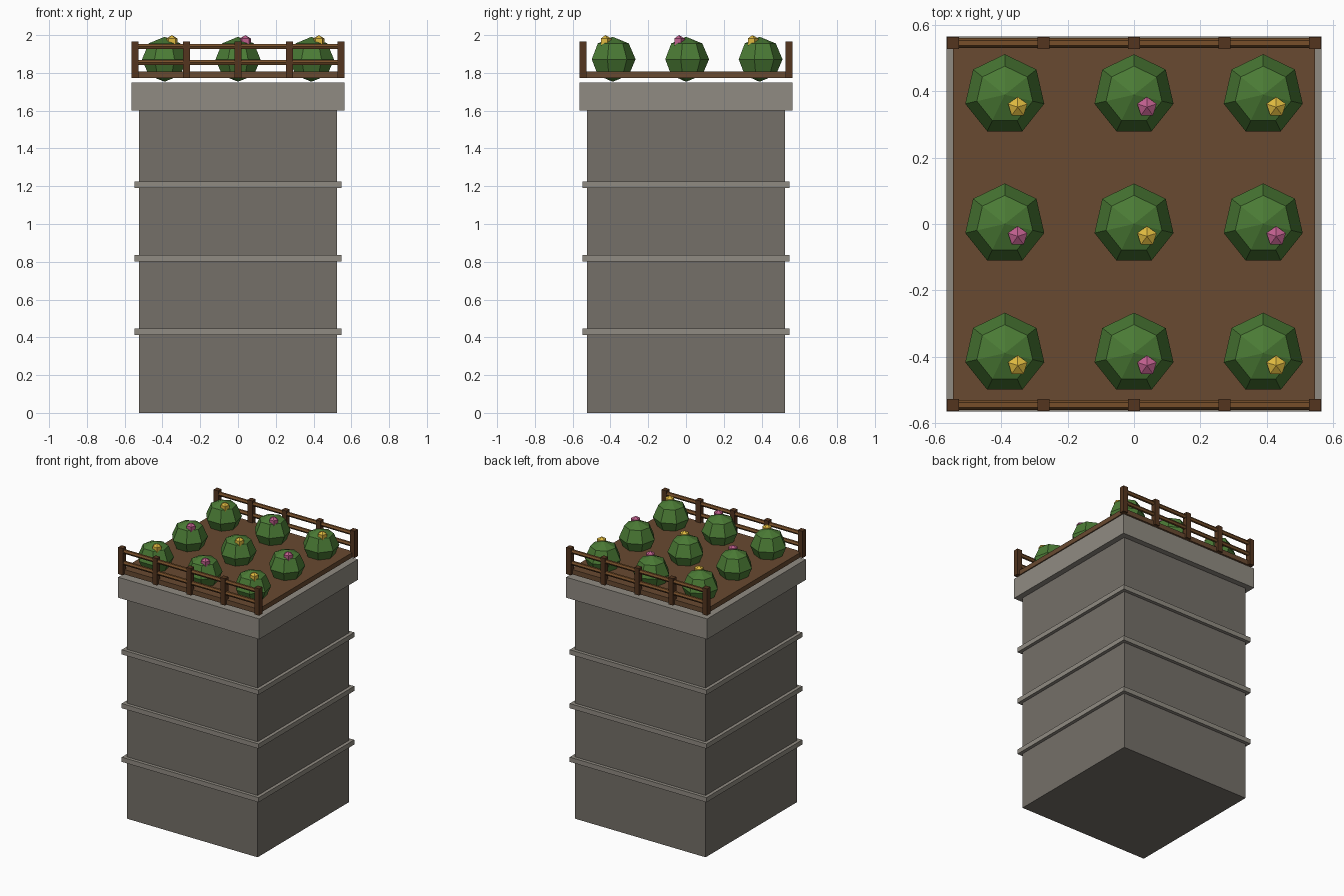
import bpy, bmesh
from math import pi, sin, cos

if "Cube" in bpy.data.objects:
    bpy.data.objects.remove(bpy.data.objects["Cube"])


def material(name, rgb):
    m = bpy.data.materials.new(name)
    # sRGB to linear
    m.diffuse_color = [(c / 255) ** 2.2 for c in rgb] + [1]
    m.use_nodes = True
    m.node_tree.nodes["Principled BSDF"].inputs["Base Color"].default_value = m.diffuse_color
    return m


STONE = material("stone", (116, 111, 104))
TRIM = material("trim_stone", (143, 138, 129))
SOIL = material("soil", (104, 75, 52))
POST = material("post_wood", (84, 56, 36))
RAIL = material("rail_wood", (118, 80, 46))
LEAF = material("leaves", (76, 122, 56))
YELLOW = material("yellow_petals", (222, 184, 66))
PINK = material("pink_petals", (190, 96, 140))


def finish(name, bm, mat):
    bmesh.ops.recalc_face_normals(bm, faces=bm.faces)
    me = bpy.data.meshes.new(name)
    bm.to_mesh(me)
    bm.free()
    me.materials.append(mat)
    ob = bpy.data.objects.new(name, me)
    bpy.context.collection.objects.link(ob)
    return ob


def box(name, x, y, z0, z1, hx, hy, mat):
    bm = bmesh.new()
    bmesh.ops.create_cube(bm, size=1)
    for v in bm.verts:
        v.co = (x + v.co.x * 2 * hx, y + v.co.y * 2 * hy,
                (z0 + z1) / 2 + v.co.z * (z1 - z0))
    return finish(name, bm, mat)


def ball(name, centre, r, rz, sides, bands, mat):
    """Faceted ball with one corner pointing to +y."""
    cx, cy, cz = centre
    bm = bmesh.new()
    top = bm.verts.new((cx, cy, cz + rz))
    bottom = bm.verts.new((cx, cy, cz - rz))
    rings = []
    for b in range(1, bands):
        t = pi * b / bands
        rings.append([bm.verts.new((cx + r * sin(t) * cos(pi / 2 + 2 * pi * k / sides),
                                    cy + r * sin(t) * sin(pi / 2 + 2 * pi * k / sides),
                                    cz + rz * cos(t))) for k in range(sides)])
    for k in range(sides):
        n = (k + 1) % sides
        bm.faces.new((top, rings[0][k], rings[0][n]))
        bm.faces.new((bottom, rings[-1][n], rings[-1][k]))
        for a, b in zip(rings, rings[1:]):
            bm.faces.new((a[k], b[k], b[n], a[n]))
    return finish(name, bm, mat)


def hex_rail(name, y, z, half, r, mat):
    """Six-sided bar along x with flat top and bottom."""
    bm = bmesh.new()
    ends = [[bm.verts.new((x, y + r * cos(k * pi / 3), z + r * sin(k * pi / 3)))
             for k in range(6)] for x in (-half, half)]
    for e in ends:
        bm.faces.new(e)
    for k in range(6):
        n = (k + 1) % 6
        bm.faces.new((ends[0][k], ends[0][n], ends[1][n], ends[1][k]))
    return finish(name, bm, mat)


# Tower, ledges and cap
box("tower", 0, 0, 0, 1.602, 0.523, 0.523, STONE)
for i, z in enumerate((0.43, 0.818, 1.207)):
    box(f"ledge_{i + 1}", 0, 0, z - 0.017, z + 0.017, 0.547, 0.547, TRIM)
box("cap", 0, 0, 1.602, 1.75, 0.564, 0.564, TRIM)

# Soil bed, slightly above the cap
box("soil_bed", 0, 0, 1.773, 1.808, 0.545, 0.545, SOIL)

# Front and back fences
for side, y in (("front", -0.545), ("back", 0.545)):
    for i in range(5):
        box(f"{side}_post_{i + 1}", (i - 2) * 0.2725, y, 1.773, 1.967,
            0.0185, 0.0185, POST)
    for i, z in enumerate((1.856, 1.939)):
        hex_rail(f"{side}_rail_{i + 1}", y, z, 0.545, 0.015, RAIL)

# Three by three bushes, each with a flower in alternating colours
for i in range(3):
    for j in range(3):
        x, y = (i - 1) * 0.389, (j - 1) * 0.389
        ball(f"bush_{i + 1}_{j + 1}", (x, y, 1.872), 0.122, 0.119, 7, 4, LEAF)
        ball(f"flower_{i + 1}_{j + 1}", (x + 0.039, y - 0.037, 1.9645),
             0.0355, 0.0355, 5, 3, PINK if (i + j) % 2 else YELLOW)
